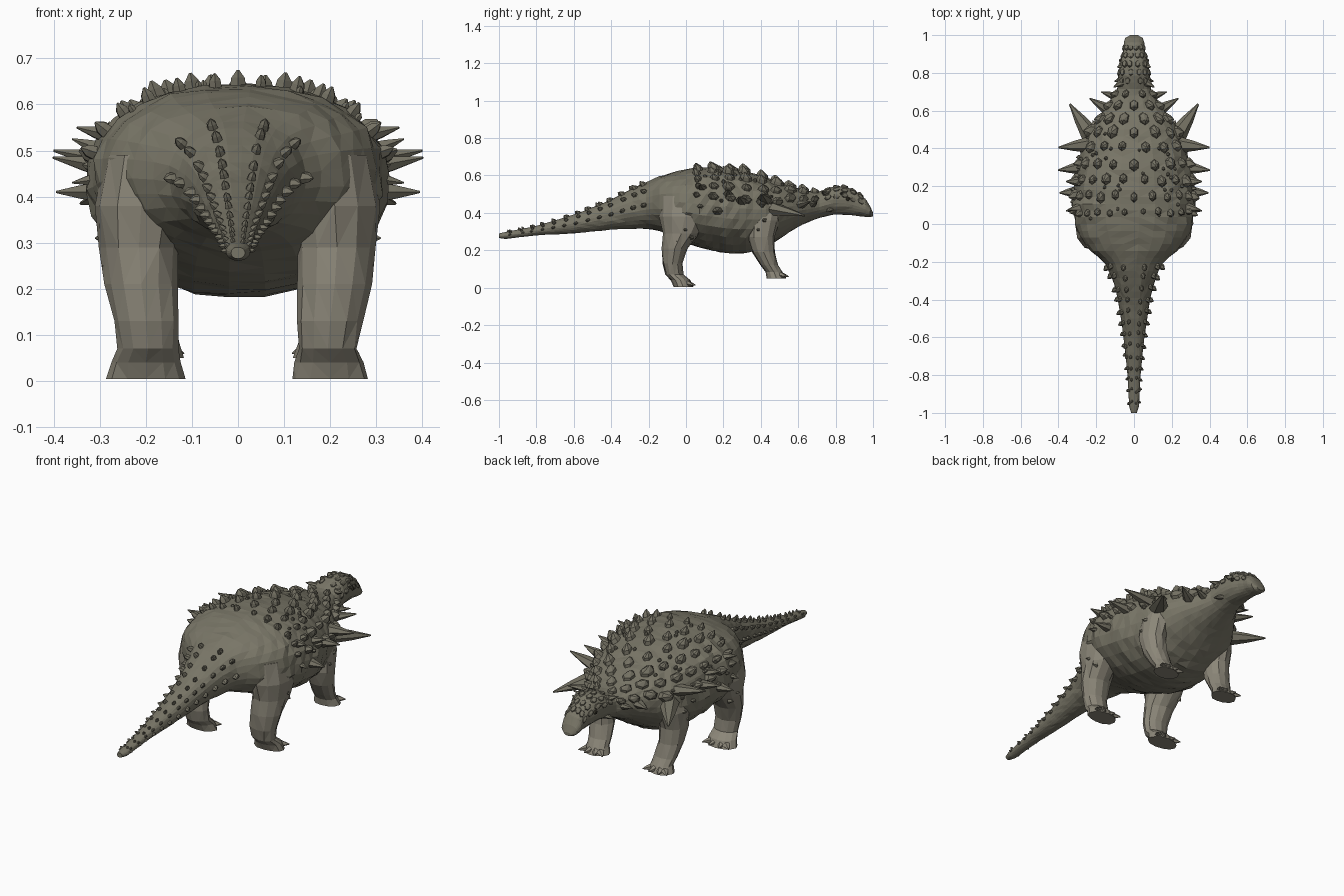
import bpy, bmesh, math, random
from mathutils import Vector

if "Cube" in bpy.data.objects:
    bpy.data.objects.remove(bpy.data.objects["Cube"])

random.seed(4)

# Body stations: y, top z, bottom z, half width (tail tip to snout)
BODY = [(-1, .29, .265, .015), (-.97, .297, .26, .026), (-.8, .33, .28, .034), (-.6, .39, .29, .055),
        (-.4, .47, .31, .085), (-.3, .525, .315, .11), (-.2, .57, .315, .155), (-.15, .592, .305, .225),
        (-.08, .615, .28, .285), (0, .635, .24, .315), (.1, .645, .205, .328), (.2, .642, .185, .322),
        (.3, .628, .18, .305), (.4, .60, .20, .28), (.5, .565, .26, .235), (.58, .54, .315, .18),
        (.66, .515, .355, .12), (.72, .515, .375, .088), (.78, .54, .39, .086), (.85, .543, .39, .075),
        (.92, .51, .383, .056), (.96, .475, .378, .054), (.985, .435, .377, .045), (1, .40, .382, .02)]


def material(name, rgb):
    m = bpy.data.materials.new(name)
    m.diffuse_color = (*rgb, 1)
    m.use_nodes = True
    m.node_tree.nodes["Principled BSDF"].inputs["Base Color"].default_value = m.diffuse_color
    return m


HIDE = material("hide", (.19, .18, .135))
LEG = material("leg_hide", (.26, .24, .19))
ARMOUR = material("armour", (.175, .165, .125))


def finish(bm, name, mat):
    bmesh.ops.triangulate(bm, faces=[f for f in bm.faces if len(f.verts) > 3])
    bmesh.ops.recalc_face_normals(bm, faces=bm.faces)
    me = bpy.data.meshes.new(name)
    bm.to_mesh(me)
    bm.free()
    me.materials.append(mat)
    ob = bpy.data.objects.new(name, me)
    bpy.context.collection.objects.link(ob)


def station(y):
    for a, b in zip(BODY, BODY[1:]):
        if y <= b[0]:
            t = (y - a[0]) / (b[0] - a[0])
            return [p + (q - p) * t for p, q in zip(a, b)]
    return BODY[-1]


def skin(y, a):
    """Point on the body at station y; a is the angle from the spine."""
    _, top, bot, w = station(max(-1, min(1, y)))
    s, c = math.sin(a), math.cos(a)
    e = .88 if c > 0 else 1
    zc, h = (top + bot) / 2, (top - bot) / 2
    return Vector((w * math.copysign(abs(s) ** e, s), y, zc + h * math.copysign(abs(c) ** e, c)))


def frame(y, a):
    """Point, backward tangent, sideways tangent and outward normal."""
    p = skin(y, a)
    back = (skin(y - .02, a) - skin(y + .02, a)).normalized()
    side = (skin(y, a + .05) - skin(y, a - .05)).normalized()
    n = back.cross(side).normalized()
    mid = Vector((0, y, sum(station(y)[1:3]) / 2))
    return p, back, side, n if n.dot(p - mid) > 0 else -n


def loft(bm, rings):
    rows = [[bm.verts.new(p) for p in r] for r in rings]
    n = len(rows[0])
    for r, q in zip(rows, rows[1:]):
        for i in range(n):
            bm.faces.new((r[i], r[(i + 1) % n], q[(i + 1) % n], q[i]))
    bm.faces.new(rows[0])
    bm.faces.new(rows[-1])


def horn(bm, base, tip, r, sides=5, flat=1.0):
    """Tapered spike from base to tip, slightly thick halfway."""
    d = (tip - base).normalized()
    u = d.cross(Vector((0, 0, 1))).normalized()
    v = u.cross(d)
    rings = []
    for t, k in ((0, 1), (.5, .62), (1, .1)):
        c = base.lerp(tip, t)
        rings.append([c + (u * math.cos(q) + v * math.sin(q) * flat) * r * k
                      for q in [i * math.tau / sides for i in range(sides)]])
    loft(bm, rings)


def scute(bm, y, a, length, width, height):
    """Keeled armour plate lying on the skin, peak swept to the rear."""
    p, back, side, n = frame(y, a)
    rings = []
    for k, lift, shift in ((1, -.012, 0), (.8, height * .45, .1), (.15, height, .45)):
        rings.append([p + n * lift + back * length * (math.cos(q) * k + shift) + side * width * math.sin(q) * k
                      for q in [i * math.tau / 6 for i in range(6)]])
    loft(bm, rings)


# Body, tail, neck and head in one faceted skin
bm = bmesh.new()
ys = sorted({round(-1 + i / 28, 3) for i in range(57)} | {.985, .96})
rings = []
for y in ys:
    ring = []
    for i in range(26):
        p = skin(y, i * math.tau / 26 + .06)
        mid = Vector((0, y, sum(station(y)[1:3]) / 2))
        ring.append(mid + (p - mid) * random.uniform(.975, 1.02))
    rings.append(ring)
loft(bm, rings)
finish(bm, "body", HIDE)

# Legs: x, y, z, radius across, radius along
HIND = [(.2, .0, .49, .09, .14), (.21, -.005, .38, .1, .135), (.215, -.025, .29, .085, .1),
        (.21, -.06, .21, .078, .068), (.2, -.072, .13, .07, .052), (.195, -.062, .07, .064, .048),
        (.2, -.03, .04, .075, .052), (.2, -.015, .004, .083, .052)]
FORE = [(.17, .42, .48, .075, .1), (.205, .41, .36, .075, .09), (.21, .4, .27, .07, .072),
        (.205, .415, .19, .065, .06), (.195, .447, .12, .06, .047), (.19, .47, .085, .06, .045),
        (.19, .483, .05, .072, .052)]
for label, path in (("hind", HIND), ("front", FORE)):
    for s, sname in ((1, "right"), (-1, "left")):
        bm = bmesh.new()
        rings = []
        for x, y, z, rx, ry in path:
            ring = []
            for i in range(12):
                q, k = i * math.tau / 12, random.uniform(.95, 1.05)
                ring.append(Vector((s * (x + rx * math.cos(q) * k), y + ry * math.sin(q) * k, z)))
            rings.append(ring)
        loft(bm, rings)
        x, y, z, rx, ry = path[-1]
        # Toes fan forward
        for t in (-.85, -.3, .3, .85):
            d = Vector((s * math.sin(t), math.cos(t), 0))
            b = Vector((s * (x + rx * .75 * math.sin(t)), y + ry * .5, z + .018))
            horn(bm, b, b + d * .042 - Vector((0, 0, .008)), .02, 5, .8)
        finish(bm, f"{label}_leg_{sname}", LEG)

# Back scutes in cross rows
bm = bmesh.new()
ROWS = [(.065, 12, .022, .018, .03), (.15, 11, .032, .022, .032), (.235, 10, .034, .026, .032),
        (.32, 9, .036, .027, .034), (.41, 8, .036, .028, .034), (.49, 7, .042, .03, .032)]
for y, n, length, width, h in ROWS:
    for i in range(n):
        a = -1.3 + 2.6 * i / (n - 1)
        k = random.uniform(.8, 1.1)
        scute(bm, y + random.uniform(-.008, .008), a, length * k, width * k, h * k)
# Small nodules between the rows
for _ in range(50):
    scute(bm, random.uniform(.03, .5), random.uniform(-1.6, 1.6), .012, .01, .014)
finish(bm, "back_scutes", ARMOUR)

# Neck plates and small head scales
bm = bmesh.new()
for y, n, size in ((.56, 6, .04), (.63, 5, .034), (.69, 4, .027)):
    for i in range(n):
        scute(bm, y, -1.15 + 2.3 * i / (n - 1), size, size * .75, .026)
finish(bm, "neck_plates", ARMOUR)
bm = bmesh.new()
for y in (.76, .805, .85, .895, .935):
    for a in (-1.25, -.75, -.25, .25, .75, 1.25):
        scute(bm, y, a + random.uniform(-.1, .1), .022, .016, .009)
finish(bm, "head_scales", ARMOUR)

# Tail studs: dorsal pairs and side rows
bm = bmesh.new()
for i in range(13):
    y = -.22 - i * .06
    k = 1 - i * .045
    for a in (.35, .95, 1.55):
        for s in (-1, 1):
            scute(bm, y + random.uniform(-.01, .01), s * a, .019 * k, .014 * k, .024 * k)
finish(bm, "tail_studs", ARMOUR)

# Paired side spikes: base, tip, radius
SPIKES = [((.23, .47, .42), (.34, .635, .385), .05), ((.24, .42, .47), (.40, .405, .5), .042),
          ((.27, .30, .46), (.402, .285, .485), .038), ((.29, .17, .41), (.395, .165, .41), .036),
          ((.27, .09, .53), (.35, .075, .55), .03), ((.29, .225, .5), (.36, .225, .525), .028),
          ((.13, .60, .44), (.235, .665, .46), .034), ((.085, .67, .44), (.175, .70, .46), .026),
          ((.29, .08, .44), (.36, .07, .43), .026), ((.06, .75, .5), (.108, .725, .515), .022),
          ((.06, .77, .42), (.103, .755, .405), .02), ((.055, .84, .495), (.09, .83, .51), .02)]
bm = bmesh.new()
for b, t, r in SPIKES:
    for s in (-1, 1):
        horn(bm, Vector((s * b[0], b[1], b[2])), Vector((s * t[0], t[1], t[2])), r, 6, .75)
finish(bm, "side_spikes", ARMOUR)

# Small spurs on the thighs and shoulders
bm = bmesh.new()
for x, y, z in ((.285, 0, .31), (.27, -.04, .25), (.27, .03, .27), (.265, .42, .36), (.26, .39, .31)):
    for s in (-1, 1):
        horn(bm, Vector((s * x, y, z)), Vector((s * (x + .025), y - .01, z)), .015)
finish(bm, "leg_spurs", ARMOUR)

# Eyes
EYE = material("eye", (.05, .045, .03))
bm = bmesh.new()
for s in (-1, 1):
    res = bmesh.ops.create_icosphere(bm, subdivisions=1, radius=.013)
    bmesh.ops.translate(bm, verts=res["verts"], vec=(s * .068, .865, .475))
finish(bm, "eyes", EYE)
